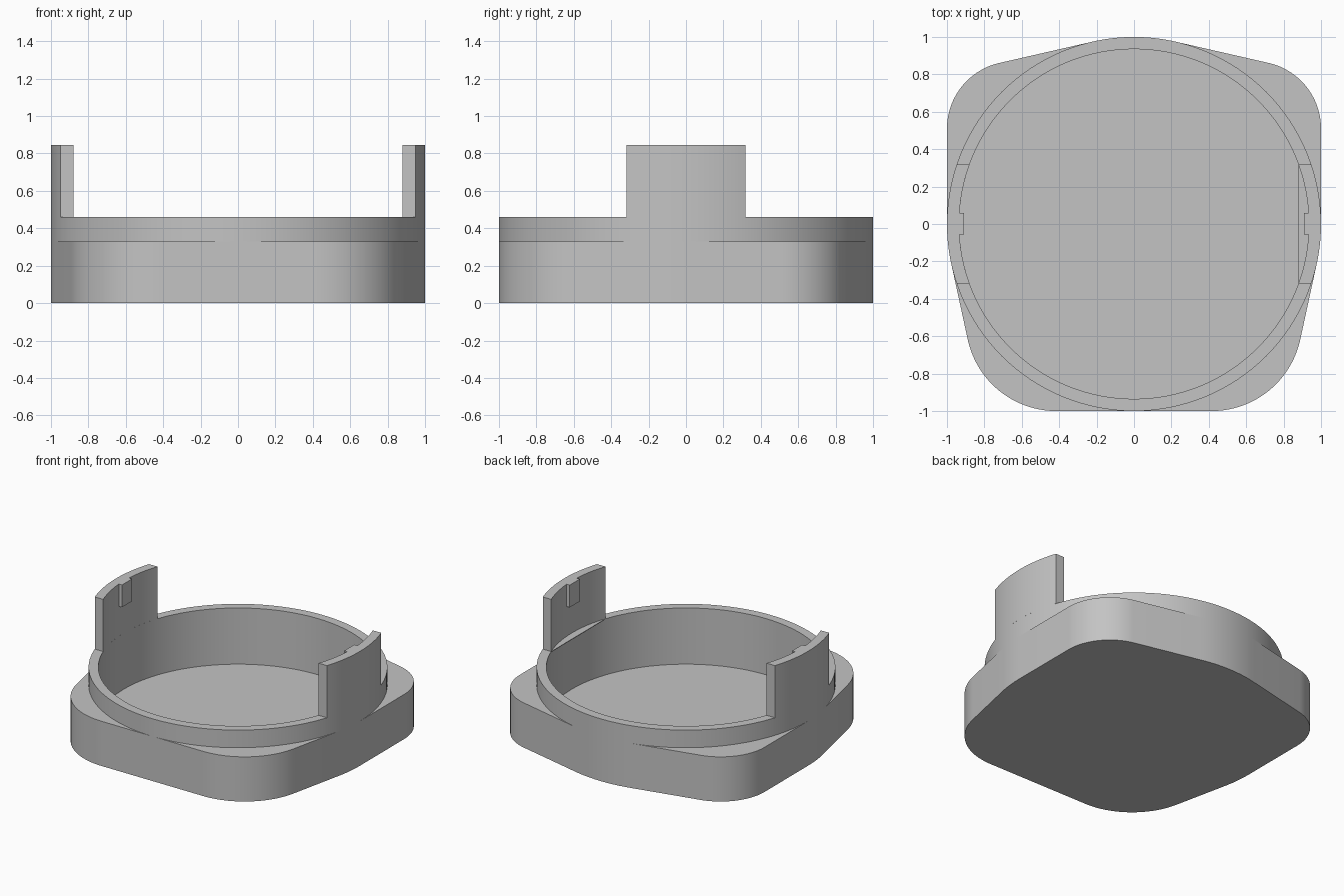
import bpy, bmesh, math
from mathutils import Vector
from mathutils.geometry import convex_hull_2d

cube = bpy.data.objects.get("Cube")
if cube:
    bpy.data.objects.remove(cube, do_unlink=True)

grey = bpy.data.materials.new("plain grey")
grey.use_nodes = True
grey.diffuse_color = (0.55, 0.55, 0.55, 1)
grey.node_tree.nodes["Principled BSDF"].inputs["Base Color"].default_value = (0.55, 0.55, 0.55, 1)

OUTER, INNER = 1.0, 0.935
FLOOR, STEP, RIM, TOP = 0.045, 0.33, 0.46, 0.845
HALF = 0.317  # half width of the upright tabs


def arc(cx, cy, r, a0, a1, n):
    return [(cx + r * math.cos(a0 + (a1 - a0) * i / n),
             cy + r * math.sin(a0 + (a1 - a0) * i / n)) for i in range(n + 1)]


def circle(cx, cy, r, n=128):
    return arc(cx, cy, r, 0, math.tau, n)[:-1]


def prism(name, points, z0, z1):
    """Extrude a flat outline between two heights."""
    bm = bmesh.new()
    face = bm.faces.new([bm.verts.new((x, y, z0)) for x, y in points])
    new = bmesh.ops.extrude_face_region(bm, geom=[face], use_keep_orig=True)
    verts = [v for v in new["geom"] if isinstance(v, bmesh.types.BMVert)]
    bmesh.ops.translate(bm, verts=verts, vec=(0, 0, z1 - z0))
    bmesh.ops.recalc_face_normals(bm, faces=bm.faces)
    mesh = bpy.data.meshes.new(name)
    bm.to_mesh(mesh)
    bm.free()
    mesh.materials.append(grey)
    obj = bpy.data.objects.new(name, mesh)
    bpy.context.collection.objects.link(obj)
    return obj


def activate(obj):
    bpy.ops.object.select_all(action='DESELECT')
    obj.select_set(True)
    bpy.context.view_layer.objects.active = obj


def smooth(obj):
    activate(obj)
    bpy.ops.object.shade_smooth_by_angle(angle=math.radians(25))


# Base outline: round body hulled with two tight back and two wide front corners
pts = circle(0, 0, OUTER)
for s in (-1, 1):
    pts += circle(s * 0.64, 0.51, 0.36) + circle(s * 0.415, -0.515, 0.485)
pts = [Vector(p) for p in pts]
outline = [pts[i] for i in convex_hull_2d(pts)]
base = prism("base", outline, 0, STEP)
collar = prism("collar", circle(0, 0, OUTER), STEP, RIM)

# Round cavity cut through the collar and into the base
cavity = prism("cavity_cutter", circle(0, 0, INNER), FLOOR, 1)
cavity.hide_render = True
for obj in (base, collar):
    mod = obj.modifiers.new("cavity", 'BOOLEAN')
    mod.operation = 'DIFFERENCE'
    mod.solver = 'EXACT'
    mod.object = cavity
    activate(obj)
    bpy.ops.object.modifier_apply(modifier=mod.name)
    smooth(obj)
bpy.data.objects.remove(cavity, do_unlink=True)

# Curved upright tabs with a small catch on each inner face
a_out, a_in = math.asin(HALF / OUTER), math.asin(HALF / INNER)
for side, s in (("left", 1), ("right", -1)):
    wall = arc(0, 0, OUTER, -a_out, a_out, 20) + arc(0, 0, INNER, a_in, -a_in, 20)
    smooth(prism(side + "_tab", [(s * x, y) for x, y in wall], RIM, TOP))
    catch = [(0.908, -0.057), (0.95, -0.057), (0.95, 0.06), (0.908, 0.06)]
    prism(side + "_catch", [(s * x, y) for x, y in catch], 0.68, TOP)

# Thin straight-edged ledge at the foot of the left tab
prism("left_ledge", arc(0, 0, INNER, -a_in, a_in, 20), RIM - 0.005, RIM)
